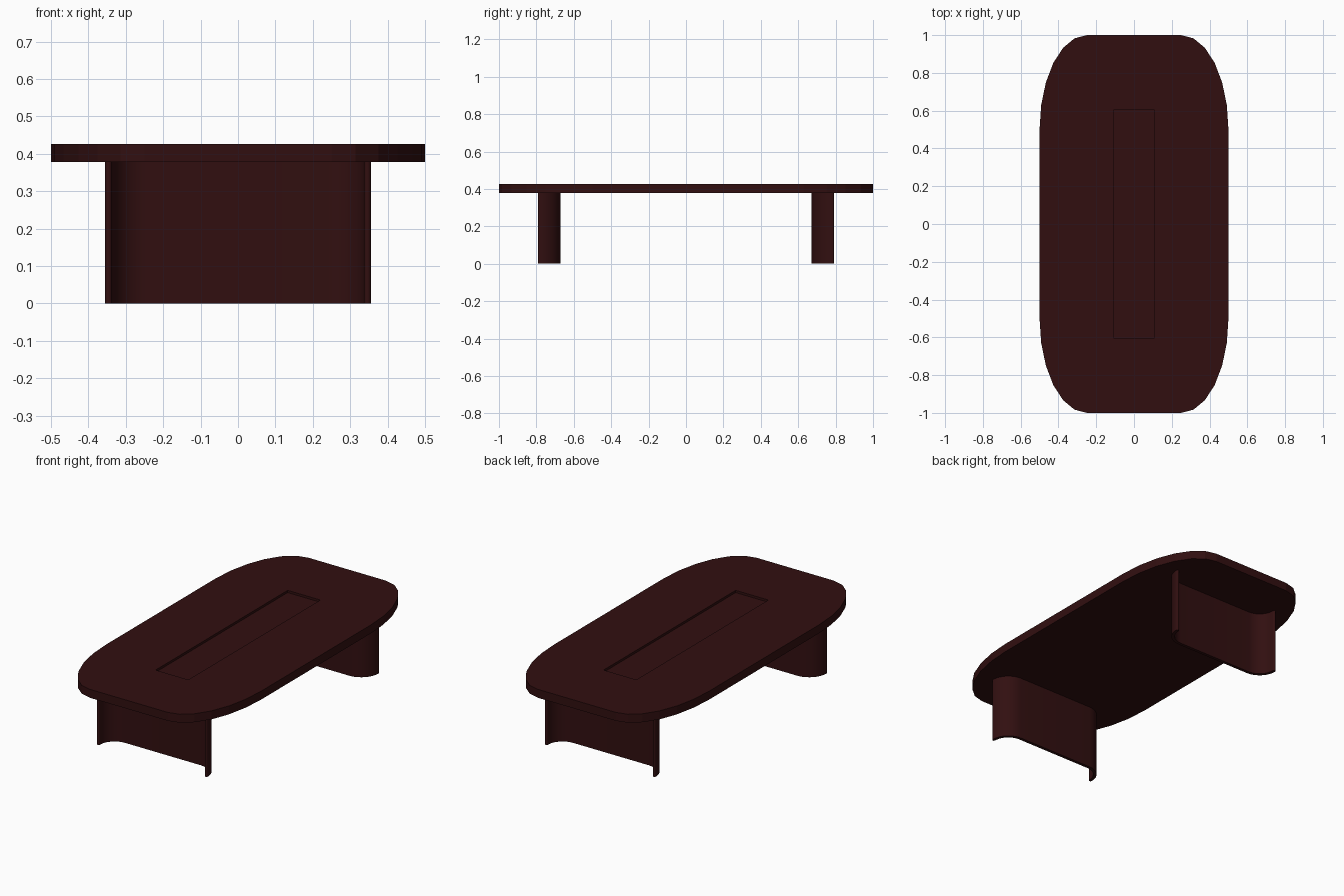
import bpy, bmesh, math

if "Cube" in bpy.data.objects:
    bpy.data.objects.remove(bpy.data.objects["Cube"])

wood = bpy.data.materials.new("dark_red_wood")
wood.diffuse_color = (0.031, 0.0048, 0.0052, 1)
wood.use_nodes = True
wood.node_tree.nodes["Principled BSDF"].inputs["Base Color"].default_value = wood.diffuse_color


def prism(name, outline, z0, z1):
    """Extrude a closed plan outline between two heights."""
    bm = bmesh.new()
    face = bm.faces.new([bm.verts.new((x, y, z0)) for x, y in outline])
    ext = bmesh.ops.extrude_face_region(bm, geom=[face])
    for v in ext["geom"]:
        if isinstance(v, bmesh.types.BMVert):
            v.co.z = z1
    bmesh.ops.recalc_face_normals(bm, faces=bm.faces)
    me = bpy.data.meshes.new(name)
    bm.to_mesh(me)
    bm.free()
    me.materials.append(wood)
    ob = bpy.data.objects.new(name, me)
    bpy.context.collection.objects.link(ob)
    return ob


def activate(ob):
    bpy.ops.object.select_all(action='DESELECT')
    ob.select_set(True)
    bpy.context.view_layer.objects.active = ob


# Table top: rectangle with elliptical corners, six segments each
pts = []
for q, (sx, sy) in enumerate([(1, 1), (-1, 1), (-1, -1), (1, -1)]):
    for i in range(7):
        a = math.radians(90 * q + 15 * i)
        pts.append((0.25 * sx + 0.25 * math.cos(a), 0.5 * sy + 0.5 * math.sin(a)))
top = prism("table_top", pts, 0.378, 0.427)

# Shallow rectangular recess in the top
cutter = prism("recess_cutter", [(-0.105, -0.605), (0.105, -0.605), (0.105, 0.605), (-0.105, 0.605)], 0.414, 0.5)
cutter.hide_render = True
mod = top.modifiers.new("recess", 'BOOLEAN')
mod.operation = 'DIFFERENCE'
mod.solver = 'EXACT'
mod.object = cutter
activate(top)
bpy.ops.object.modifier_apply(modifier="recess")
bpy.data.objects.remove(cutter, do_unlink=True)


# Legs: upright panels whose ends curl outward and finish in a rounded tip
def leg(name, side):
    t, R, cx, cy = 0.018, 0.112, 0.243, 0.783
    half = []
    n = 10
    for i in range(n + 1):                      # inner-facing skin of the curl
        a = math.pi / 2 * i / n
        half.append((cx + R * math.sin(a), cy - R * math.cos(a)))
    for i in range(1, 6):                       # rounded tip
        a = math.pi * i / 6
        half.append((cx + R - t / 2 + t / 2 * math.cos(a), cy + t / 2 * math.sin(a)))
    for i in range(n, -1, -1):                  # outer-facing skin of the curl
        a = math.pi / 2 * i / n
        half.append((cx + (R - t) * math.sin(a), cy - (R - t) * math.cos(a)))
    outline = half + [(-x, y) for x, y in reversed(half)]
    ob = prism(name, [(x, y * side) for x, y in outline], 0, 0.378)
    activate(ob)
    bpy.ops.object.shade_smooth_by_angle(angle=math.radians(40))


leg("front_leg", -1)
leg("back_leg", 1)
